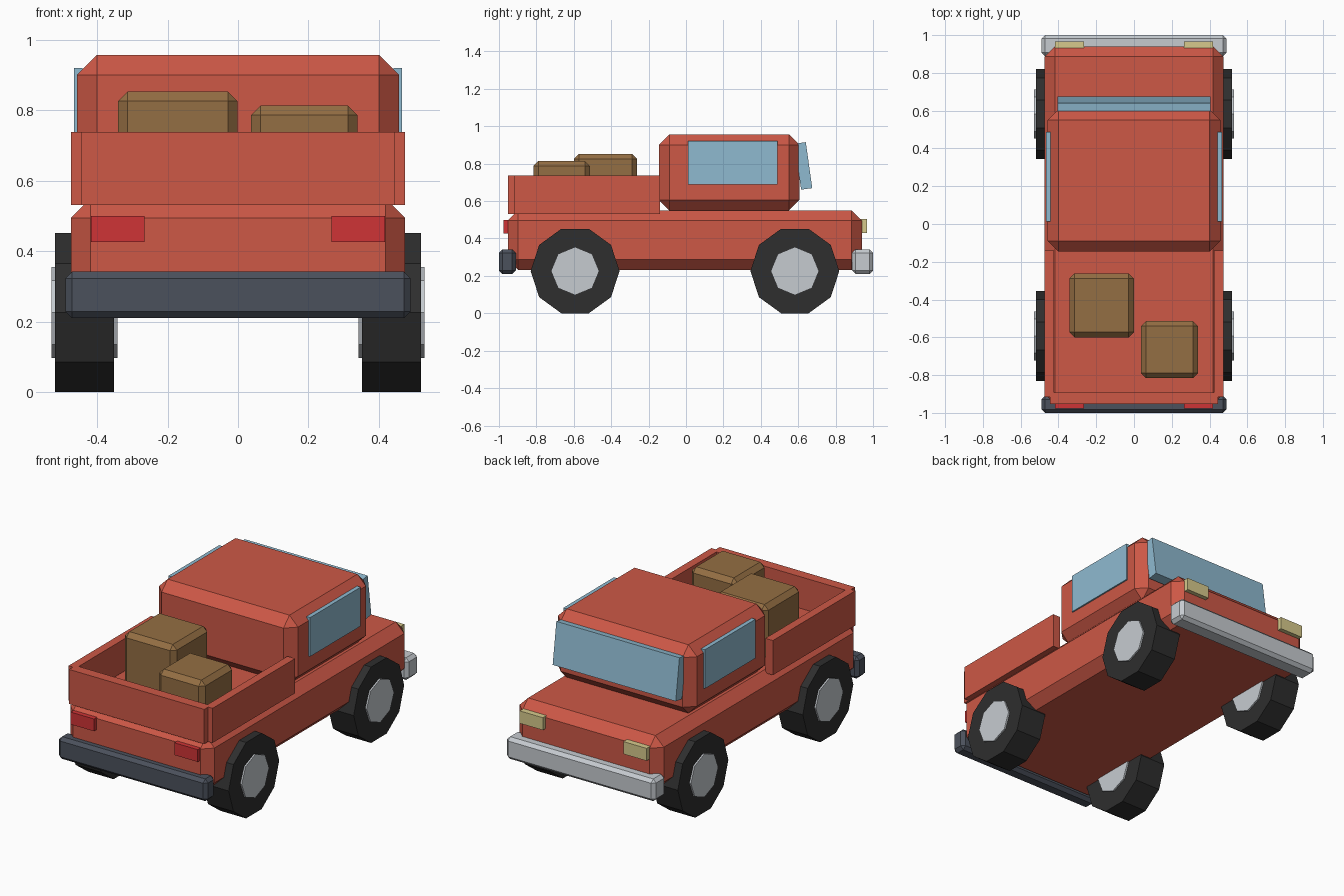
import bpy, bmesh, math
from mathutils import Matrix

if "Cube" in bpy.data.objects:
    bpy.data.objects.remove(bpy.data.objects["Cube"])


def material(name, r, g, b):
    # sRGB 0-255 to linear
    m = bpy.data.materials.new(name)
    lin = [(c / 255 / 12.92) if c < 11 else ((c / 255 + 0.055) / 1.055) ** 2.4 for c in (r, g, b)]
    m.diffuse_color = (*lin, 1)
    m.use_nodes = True
    m.node_tree.nodes["Principled BSDF"].inputs["Base Color"].default_value = m.diffuse_color
    return m


RED = material("red paint", 205, 88, 70)
GLASS = material("blue glass", 143, 186, 208)
RUBBER = material("black rubber", 46, 46, 46)
CHROME = material("light metal", 198, 203, 208)
STEEL = material("dark steel", 75, 81, 92)
WOOD = material("brown wood", 148, 110, 67)
TAIL = material("tail light red", 207, 52, 54)
LAMP = material("headlight cream", 215, 202, 140)


def finish(bm, name, mat, matrix=None):
    if matrix:
        bm.transform(matrix)
    bmesh.ops.recalc_face_normals(bm, faces=bm.faces)
    me = bpy.data.meshes.new(name)
    bm.to_mesh(me)
    bm.free()
    me.materials.append(mat)
    ob = bpy.data.objects.new(name, me)
    bpy.context.collection.objects.link(ob)
    return ob


def box(name, mat, x, y, z, bevel=0.0, tilt=0.0):
    """Box from (min, max) ranges, with chamfered edges and a tilt about x."""
    bm = bmesh.new()
    bmesh.ops.create_cube(bm, size=1)
    bm.transform(Matrix.Diagonal((x[1] - x[0], y[1] - y[0], z[1] - z[0], 1)))
    if bevel:
        bmesh.ops.bevel(bm, geom=bm.edges[:], offset=bevel, segments=1,
                        profile=0.5, affect='EDGES')
    centre = Matrix.Translation([(a + b) / 2 for a, b in (x, y, z)])
    return finish(bm, name, mat, centre @ Matrix.Rotation(tilt, 4, 'X'))


def disc(name, mat, x, y, z, radius, width, sides):
    """Cylinder lying along x."""
    bm = bmesh.new()
    bmesh.ops.create_cone(bm, cap_ends=True, segments=sides, radius1=radius,
                          radius2=radius, depth=width)
    return finish(bm, name, mat, Matrix.Translation((x, y, z)) @ Matrix.Rotation(math.pi / 2, 4, 'Y'))


# Body and cab
box("body", RED, (-0.474, 0.474), (-0.953, 0.941), (0.232, 0.55), 0.055)
box("cab", RED, (-0.457, 0.457), (-0.145, 0.606), (0.55, 0.957), 0.056)
box("windscreen", GLASS, (-0.405, 0.405), (0.598, 0.658), (0.664, 0.912), tilt=math.radians(8))

# Load bed tailgate, crates
box("tailgate", RED, (-0.445, 0.445), (-0.953, -0.892), (0.532, 0.738))
box("large_crate", WOOD, (-0.341, -0.001), (-0.6, -0.261), (0.515, 0.853), 0.027)
box("small_crate", WOOD, (0.037, 0.339), (-0.816, -0.514), (0.515, 0.814), 0.027)

# Bumpers
box("front_bumper", CHROME, (-0.49, 0.49), (0.888, 1.0), (0.21, 0.342), 0.019)
box("rear_bumper", STEEL, (-0.49, 0.49), (-1.0, -0.91), (0.21, 0.342), 0.019)

# Mirrored parts
for s, side in ((-1, "left"), (1, "right")):
    def mx(a, b):
        return tuple(sorted((s * a, s * b)))

    box(side + "_bed_wall", RED, mx(0.424, 0.474), (-0.916, -0.14), (0.532, 0.738))
    box(side + "_window", GLASS, mx(0.442, 0.466), (0.012, 0.488), (0.689, 0.921))
    box(side + "_tail_light", TAIL, mx(0.265, 0.418), (-0.976, -0.93), (0.427, 0.5))
    box(side + "_headlight", LAMP, mx(0.265, 0.418), (0.92, 0.967), (0.43, 0.504))
    for y, end in ((-0.593, "rear"), (0.582, "front")):
        disc(f"{end}_{side}_tyre", RUBBER, s * 0.436, y, 0.226, 0.2375, 0.168, 10)
        disc(f"{end}_{side}_hub", CHROME, s * 0.436, y, 0.226, 0.129, 0.187, 8)
